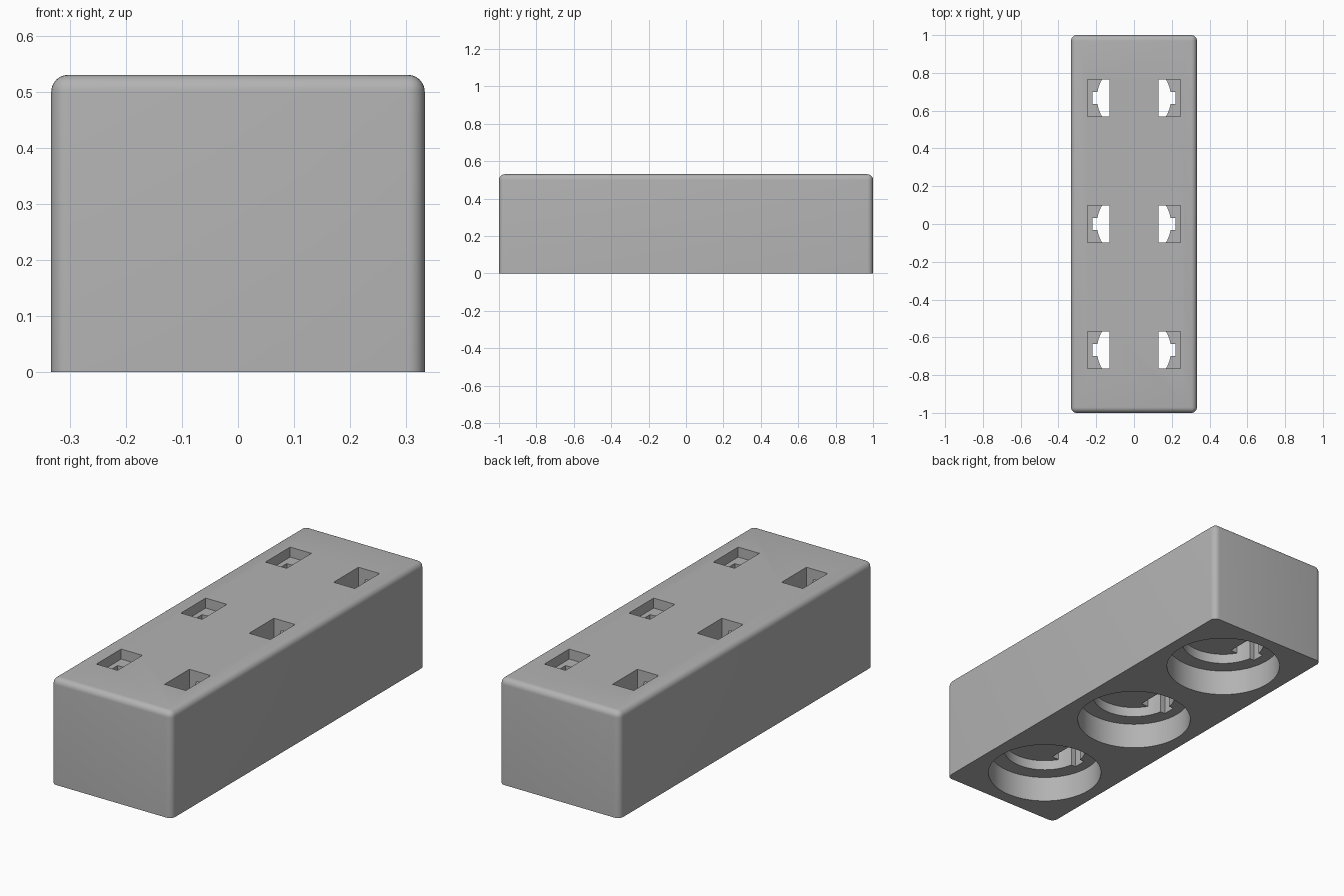
import bpy, bmesh, math
from mathutils import Matrix, Vector

if "Cube" in bpy.data.objects:
    bpy.data.objects.remove(bpy.data.objects["Cube"])

W, L, H = 0.666, 2.0, 0.53
PITCH = 0.667
SHELF, CEILING, LEDGE = 0.13, 0.18, 0.48

grey = bpy.data.materials.new("plain grey")
grey.diffuse_color = (0.45, 0.45, 0.45, 1)
grey.use_nodes = True
grey.node_tree.nodes["Principled BSDF"].inputs["Base Color"].default_value = grey.diffuse_color


def finish(bm, name):
    me = bpy.data.meshes.new(name)
    bm.to_mesh(me)
    bm.free()
    ob = bpy.data.objects.new(name, me)
    bpy.context.collection.objects.link(ob)
    me.materials.append(grey)
    return ob


def box(name, x0, x1, y0, y1, z0, z1):
    bm = bmesh.new()
    bmesh.ops.create_cube(bm, size=1, matrix=Matrix.Translation(
        ((x0 + x1) / 2, (y0 + y1) / 2, (z0 + z1) / 2))
        @ Matrix.Diagonal((x1 - x0, y1 - y0, z1 - z0, 1)))
    return finish(bm, name)


def cylinder(name, r, y, z0, z1):
    bm = bmesh.new()
    bmesh.ops.create_cone(bm, cap_ends=True, segments=96, radius1=r, radius2=r,
                          depth=z1 - z0, matrix=Matrix.Translation((0, y, (z0 + z1) / 2)))
    return finish(bm, name)


def boolean(target, tool, operation='DIFFERENCE'):
    m = target.modifiers.new("cut", 'BOOLEAN')
    m.operation, m.object, m.solver = operation, tool, 'EXACT'
    bpy.context.view_layer.objects.active = target
    bpy.ops.object.modifier_apply(modifier=m.name)
    bpy.data.objects.remove(tool)


# Block with rounded upright and top edges
block = box("holder_block", -W / 2, W / 2, -L / 2, L / 2, 0, H)
bm = bmesh.new()
bm.from_mesh(block.data)
edges = [e for e in bm.edges if max(v.co.z for v in e.verts) > 0.1]
bmesh.ops.bevel(bm, geom=edges, offset=0.03, segments=6, profile=0.5, affect='EDGES')
bm.to_mesh(block.data)
bm.free()

for y in (-PITCH, 0, PITCH):
    # Wide bore and narrower seat above it
    boolean(block, cylinder("wide_bore", 0.27, y, -0.1, SHELF))
    boolean(block, cylinder("seat_bore", 0.196, y, SHELF - 0.02, CEILING))
    for s in (-1, 1):
        def side_box(name, a, b, hw, z0, z1):
            return box(name, min(s * a, s * b), max(s * a, s * b), y - hw, y + hw, z0, z1)
        # Curved pocket up to the ledge
        pocket = side_box("pocket", 0.13, 0.3, 0.098, CEILING - 0.02, LEDGE + 0.01)
        boolean(pocket, cylinder("pocket_round", 0.196, y, 0, 1), 'INTERSECT')
        boolean(block, pocket)
        # Key groove and top slot
        boolean(block, side_box("groove", 0.17, 0.22, 0.032, SHELF - 0.01, LEDGE + 0.01))
        boolean(block, side_box("slot", 0.13, 0.247, 0.098, LEDGE, H + 0.1))

bpy.context.view_layer.objects.active = block
block.select_set(True)
bpy.ops.object.shade_smooth_by_angle(angle=math.radians(30))
